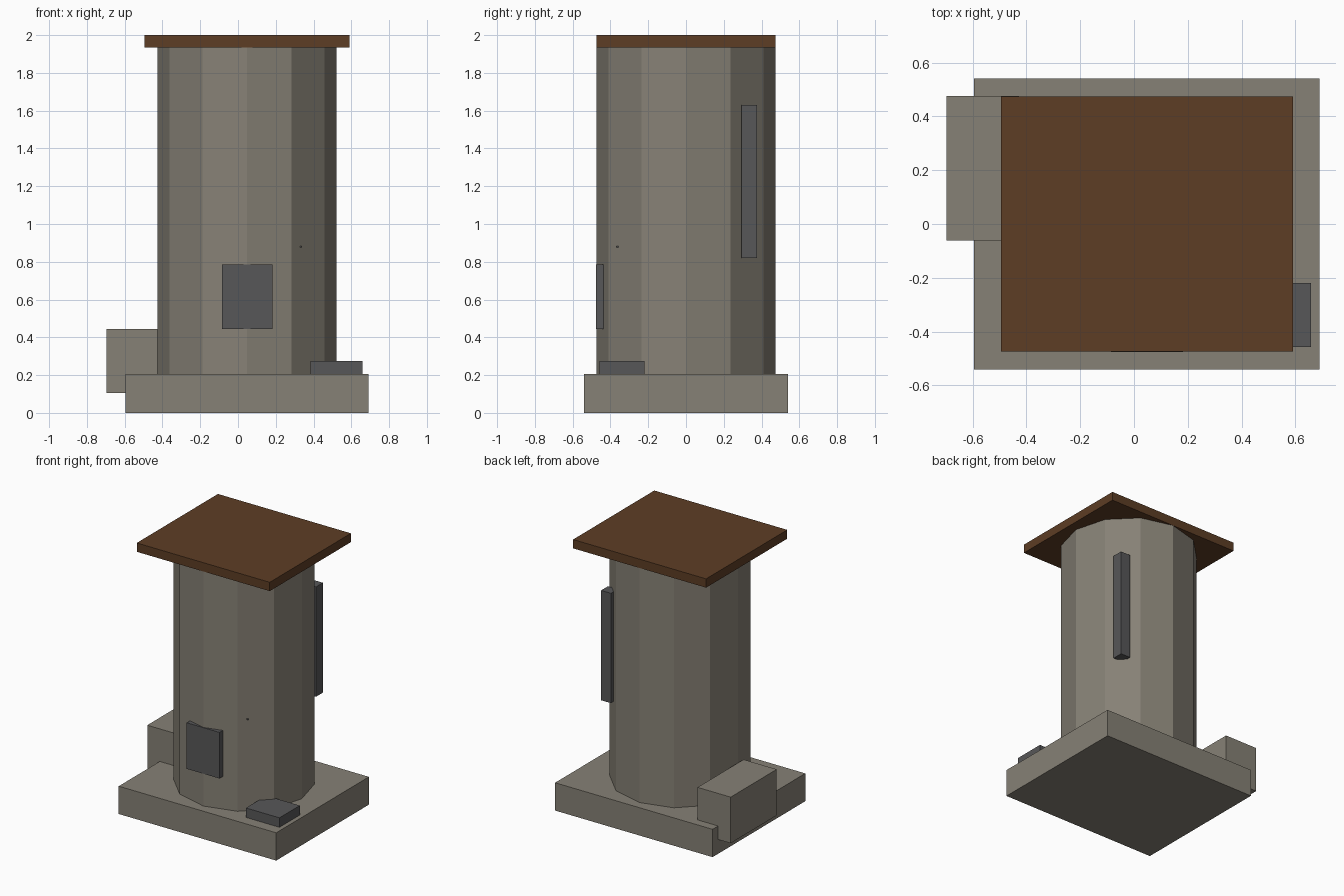
import bpy
import math

cube = bpy.data.objects.get("Cube")
if cube:
    bpy.data.objects.remove(cube, do_unlink=True)


def make_material(name, rgb):
    mat = bpy.data.materials.new(name)
    mat.use_nodes = True
    mat.diffuse_color = (*rgb, 1)
    mat.node_tree.nodes["Principled BSDF"].inputs["Base Color"].default_value = (*rgb, 1)
    return mat


stone = make_material("warm grey stone", (0.24, 0.22, 0.18))
wood = make_material("dark brown wood", (0.11, 0.047, 0.018))
iron = make_material("dark grey iron", (0.096, 0.096, 0.099))


def box(name, low, high, mat):
    """Axis-aligned block between two corners."""
    centre = [(a + b) / 2 for a, b in zip(low, high)]
    bpy.ops.mesh.primitive_cube_add(size=1, location=centre)
    obj = bpy.context.object
    obj.name = name
    obj.scale = [b - a for a, b in zip(low, high)]
    bpy.ops.object.transform_apply(location=False, rotation=False, scale=True)
    obj.data.materials.append(mat)
    return obj


CENTRE_X = 0.048
BASE_TOP = 0.205
ROOF_BOTTOM = 1.935

# Square plinth and flat roof
box("base_slab", (-0.595, -0.54, 0), (0.69, 0.54, BASE_TOP), stone)
box("roof_slab", (-0.495, -0.473, ROOF_BOTTOM), (0.59, 0.473, 2), wood)

# Twelve-sided tower
bpy.ops.mesh.primitive_cylinder_add(
    vertices=12, radius=0.473, depth=ROOF_BOTTOM - BASE_TOP,
    location=(CENTRE_X, 0, (ROOF_BOTTOM + BASE_TOP) / 2))
tower = bpy.context.object
tower.name = "tower"
tower.data.materials.append(stone)

# Stone block overhanging the side of the plinth
box("side_block", (-0.697, -0.062, 0.105), (-0.427, 0.475, 0.445), stone)

# Iron fittings
box("front_hatch", (-0.085, -0.476, 0.445), (0.182, -0.40, 0.785), iron)
box("floor_step", (0.385, -0.457, BASE_TOP), (0.658, -0.22, 0.275), iron)
box("rear_pipe", (0.35, 0.295, 0.82), (0.43, 0.375, 1.63), iron)
box("small_stud", (0.30, -0.367, 0.876), (0.337, -0.33, 0.884), iron)
